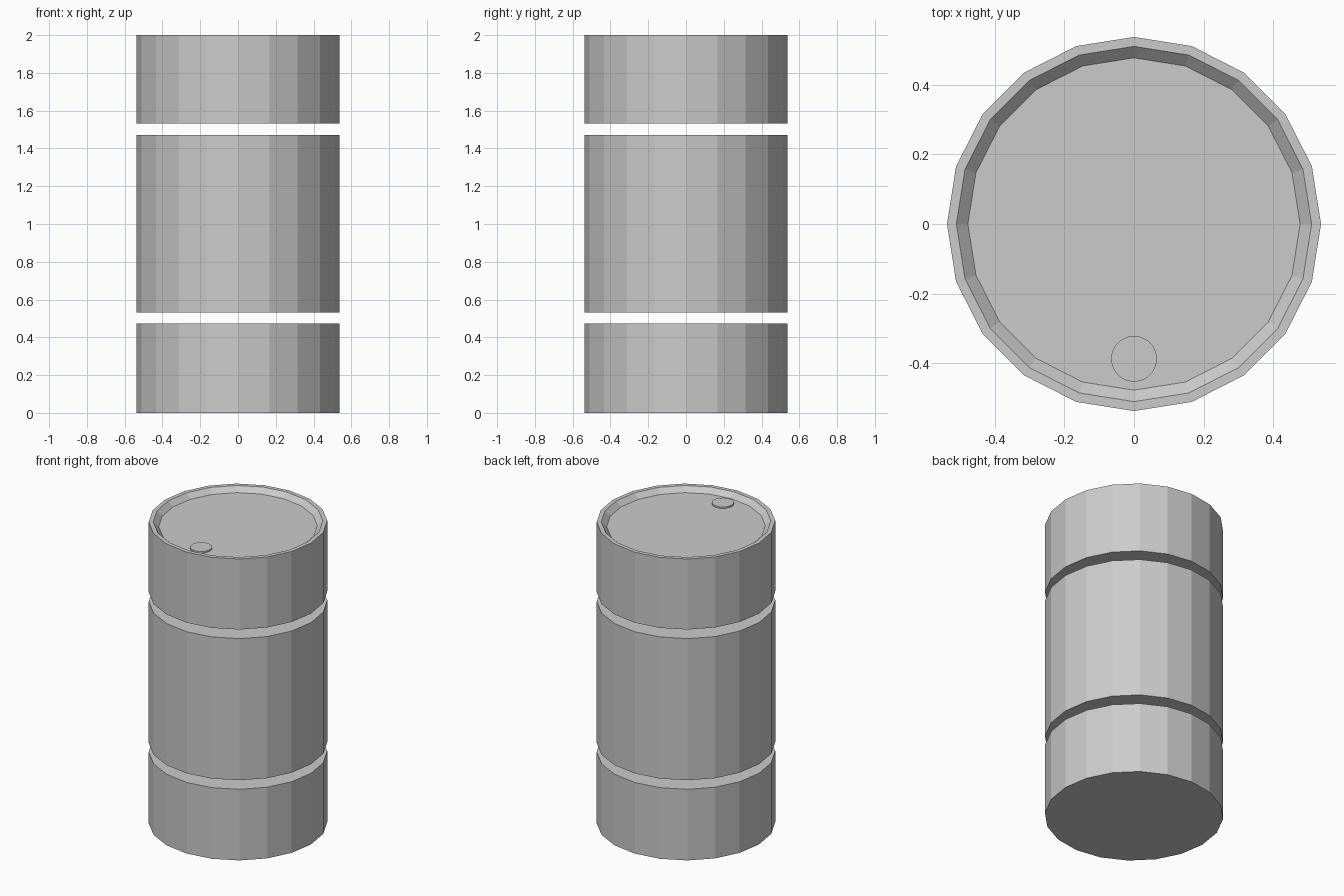
import bpy, bmesh, math

if "Cube" in bpy.data.objects:
    bpy.data.objects.remove(bpy.data.objects["Cube"])

SIDES = 20
R = 0.537


def lathe(name, profile, sides=SIDES, loc=(0, 0, 0)):
    """Closed solid from a (radius, height) profile, capped at both ends."""
    bm = bmesh.new()
    rings = []
    for r, z in profile:
        rings.append([bm.verts.new((r * math.cos(2 * math.pi * i / sides),
                                    r * math.sin(2 * math.pi * i / sides), z))
                      for i in range(sides)])
    for a, b in zip(rings, rings[1:]):
        for i in range(sides):
            j = (i + 1) % sides
            bm.faces.new((a[i], a[j], b[j], b[i]))
    bm.faces.new(rings[0][::-1])
    bm.faces.new(rings[-1])
    me = bpy.data.meshes.new(name)
    bm.to_mesh(me)
    bm.free()
    ob = bpy.data.objects.new(name, me)
    ob.location = loc
    bpy.context.collection.objects.link(ob)
    return ob


# Three drum sections separated by narrow gaps
lathe("lower_section", [(R, 0), (R, 0.472)])
lathe("middle_section", [(R, 0.532), (R, 1.472)])
# Upper section with a rim and a recessed lid
lathe("upper_section", [(R, 1.532), (R, 2), (0.51, 2), (0.477, 1.968)])
# Filler cap on the lid
lathe("filler_cap", [(0.066, 1.96), (0.066, 1.978)], loc=(0, -0.387, 0))
